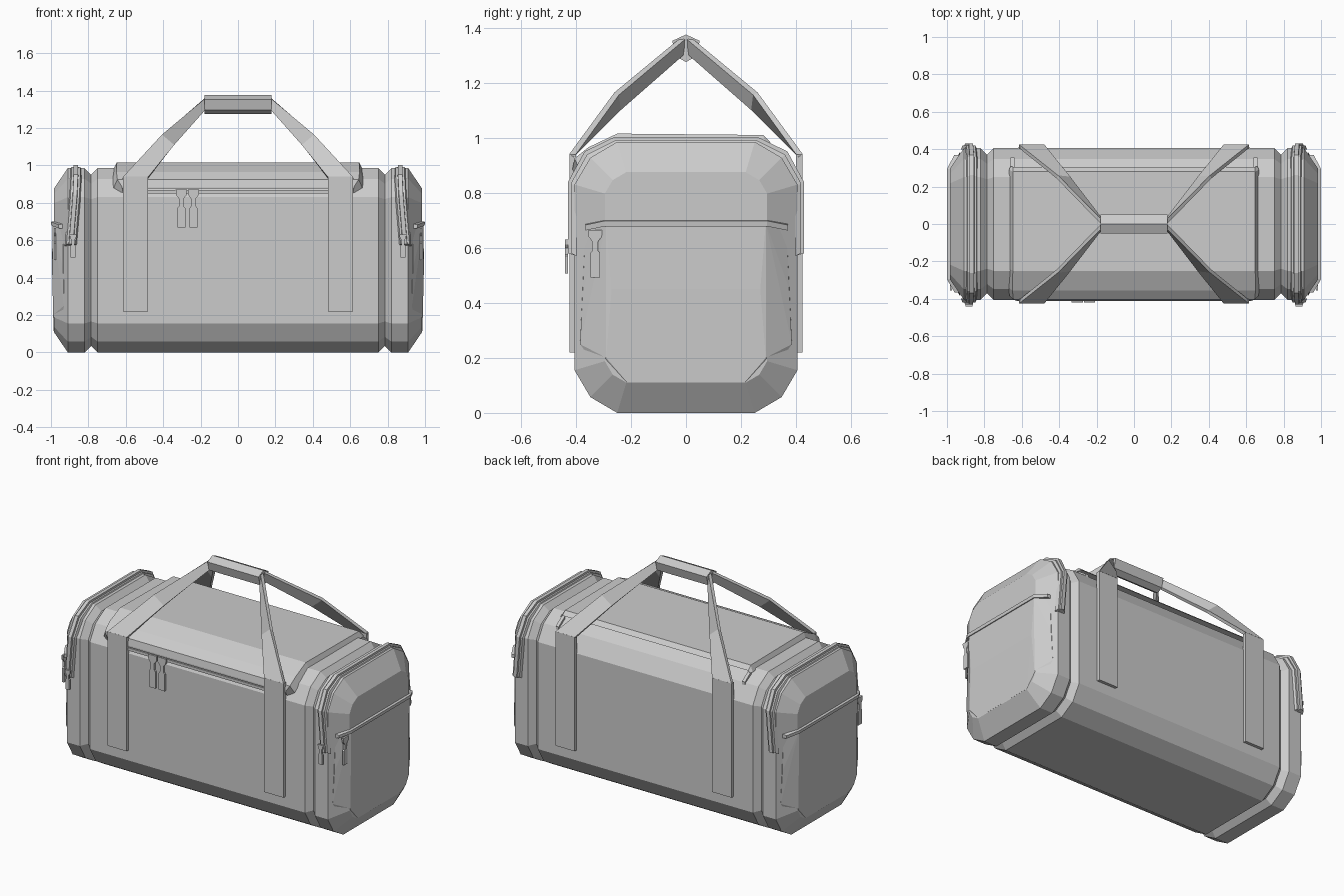
import bpy, bmesh
from mathutils import Matrix, Vector

if "Cube" in bpy.data.objects:
    bpy.data.objects.remove(bpy.data.objects["Cube"])


def finish(name, bm, mirror=(False, False), thick=0):
    bmesh.ops.recalc_face_normals(bm, faces=bm.faces[:])
    me = bpy.data.meshes.new(name)
    bm.to_mesh(me)
    bm.free()
    ob = bpy.data.objects.new(name, me)
    bpy.context.collection.objects.link(ob)
    if thick:
        m = ob.modifiers.new("thickness", 'SOLIDIFY')
        m.thickness, m.offset = thick, 0
    if any(mirror):
        m = ob.modifiers.new("mirror", 'MIRROR')
        m.use_axis = (mirror[0], mirror[1], False)
    return ob


def loft(name, rings, closed=True, caps=True, **kw):
    """Skin a list of equal-length point rings."""
    bm = bmesh.new()
    vs = [[bm.verts.new(p) for p in r] for r in rings]
    n = len(rings[0])
    for a, b in zip(vs, vs[1:]):
        for i in range(n if closed else n - 1):
            j = (i + 1) % n
            bm.faces.new((a[i], a[j], b[j], b[i]))
    if caps:
        bm.faces.new(vs[0])
        bm.faces.new(vs[-1])
    return finish(name, bm, **kw)


def section(x, d):
    """Rounded-rectangle bag section at x, inset by d."""
    w, z0, z1, c = 0.405 - d, d, 0.985 - d, 0.155 - 0.7 * d
    right = [(w - c, z0), (w - .37 * c, z0 + .37 * c), (w, z0 + c),
             (w, z1 - c), (w - .37 * c, z1 - .37 * c), (w - c, z1)]
    return [(x, y, z) for y, z in right + [(-y, z) for y, z in reversed(right)]]


def box(name, lo, hi, **kw):
    rings = [[(x, lo[1], lo[2]), (x, hi[1], lo[2]), (x, hi[1], hi[2]), (x, lo[1], hi[2])]
             for x in (lo[0], hi[0])]
    return loft(name, rings, **kw)


def pull(name, loc, size, turn=0.0, mirror=False):
    """Zipper slider with hanging tab; turn rotates it about z."""
    half = [(.03, 0), (.028, -.03), (.013, -.05), (.013, -.09), (.021, -.1), (.021, -.205)]
    outline = half + [(-x, z) for x, z in reversed(half)]
    mat = Matrix.Translation(loc) @ Matrix.Rotation(turn, 4, 'Z')
    rings = [[mat @ Vector((x * size, y, z * size)) for x, z in outline] for y in (-.006, .006)]
    return loft(name, rings, mirror=(mirror, False))


# Main body with a groove near each end and bevelled end faces
stations = [(.75, 0), (.785, .035), (.82, 0), (.91, 0), (.985, .11)]
loft("bag_body", [section(-x, d) for x, d in reversed(stations)]
     + [section(x, d) for x, d in stations])

# Lid flap over the top: (half length, y, z) outer profile and tucked-in base
lid = [(.62, -.413, .885), (.645, -.405, .925), (.65, -.355, .965), (.648, -.25, 1.015),
       (.648, .28, 1.01), (.648, .305, .985)]
base = [(.615, -.39, .85), (.665, -.385, .88), (.672, -.34, .925), (.668, -.24, .975),
        (.668, .29, .975), (.66, .31, .975)]
loft("lid_flap", [[(s * x, y, z) for x, y, z in p]
                  for s, p in ((-1, base), (-1, lid), (1, lid), (1, base))],
     closed=False, caps=False)
box("lid_flap_underside", (-.62, -.412, .875), (.62, -.39, .887))
box("front_zipper", (-.61, -.41, .85), (.61, -.39, .868))

# Lid ends: thin raised seam running down the back corners
seam = [(.29, .98), (.355, .935)]
loft("lid_side_seam", [[(.64, y, z), (.66, y, z), (.66, y, z - .03), (.64, y, z - .03)]
                       for y, z in seam], mirror=(True, False))

# Front zipper pulls
for i, x in enumerate((-.303, -.238)):
    pull(f"front_zipper_pull_{i + 1}", (x, -.415, .872), 1)

# Webbing straps down the front and back
box("side_strap", (.48, -.424, .22), (.615, -.40, .94), mirror=(True, True))

# Carry handle arms, narrowing and twisting toward the grip
arms = [((.615, -.416, .935), (.48, -.416, .935)),
        ((.41, -.252, 1.16), (.345, -.245, 1.105)),
        ((.175, -.012, 1.36), (.170, -.015, 1.305))]
loft("handle_arm", arms, closed=False, caps=False, mirror=(True, True), thick=.02)

# Hexagonal grip joining the arms
hexagon = [(0, 1.375), (.05, 1.352), (.035, 1.295), (0, 1.275), (-.035, 1.295), (-.05, 1.352)]
loft("handle_grip", [[(x, y, z) for y, z in hexagon] for x in (-.178, .178)])

# End zipper bands arching over the end caps: (x, y, z)
half = [(.893, -.41, .58), (.872, -.41, .83), (.867, -.352, .93), (.867, -.25, .982)]
arch = half + [(x, -y, z) for x, y, z in reversed(half)]


def arch_band(name, width, rise):
    rings = []
    for x, y, z in arch:
        k = 1 + rise / .42
        oy, oz = y * k, z + (rise if z > .9 else rise * .4 if z > .8 else 0)
        rings.append([(x - width, y * .97, z - .01), (x - width * .7, oy, oz),
                      (x + width * .7, oy, oz), (x + width, y * .97, z - .01)])
    loft(name, rings, mirror=(True, False))


arch_band("end_zipper_tape", .034, .009)
arch_band("end_zipper_ridge", .016, .02)
pull("end_zipper_pull", (.882, -.434, .63), .6, mirror=True)

# End pockets: bulging panel, broad at the mouth
bm = bmesh.new()
for s in (-1, 1):
    for p in [(.992, .29, .69), (.994, .27, .45), (.988, .29, .2), (.986, .215, .113),
              (.935, .365, .675), (.935, .375, .45), (.93, .385, .25), (.95, .30, .13)]:
        bm.verts.new((p[0], p[1] * s, p[2]))
hull = bmesh.ops.convex_hull(bm, input=bm.verts[:])
inner = {g for g in hull["geom_interior"] + hull["geom_unused"] if isinstance(g, bmesh.types.BMVert)}
bmesh.ops.delete(bm, geom=list(inner), context='VERTS')
finish("end_pocket", bm, mirror=(True, False))

# Pocket lip
lip = [(.945, -.365, .675), (.985, -.295, .69), (.985, .295, .69), (.945, .37, .675)]
loft("end_pocket_lip", [[(x - .03, y, z - .012), (x + .013, y, z - .012),
                         (x + .015, y, z + .008), (x - .03, y, z + .014)] for x, y, z in lip],
     mirror=(True, False))
pull("end_pocket_pull", (.978, -.33, .665), .84, turn=1.5708, mirror=True)
